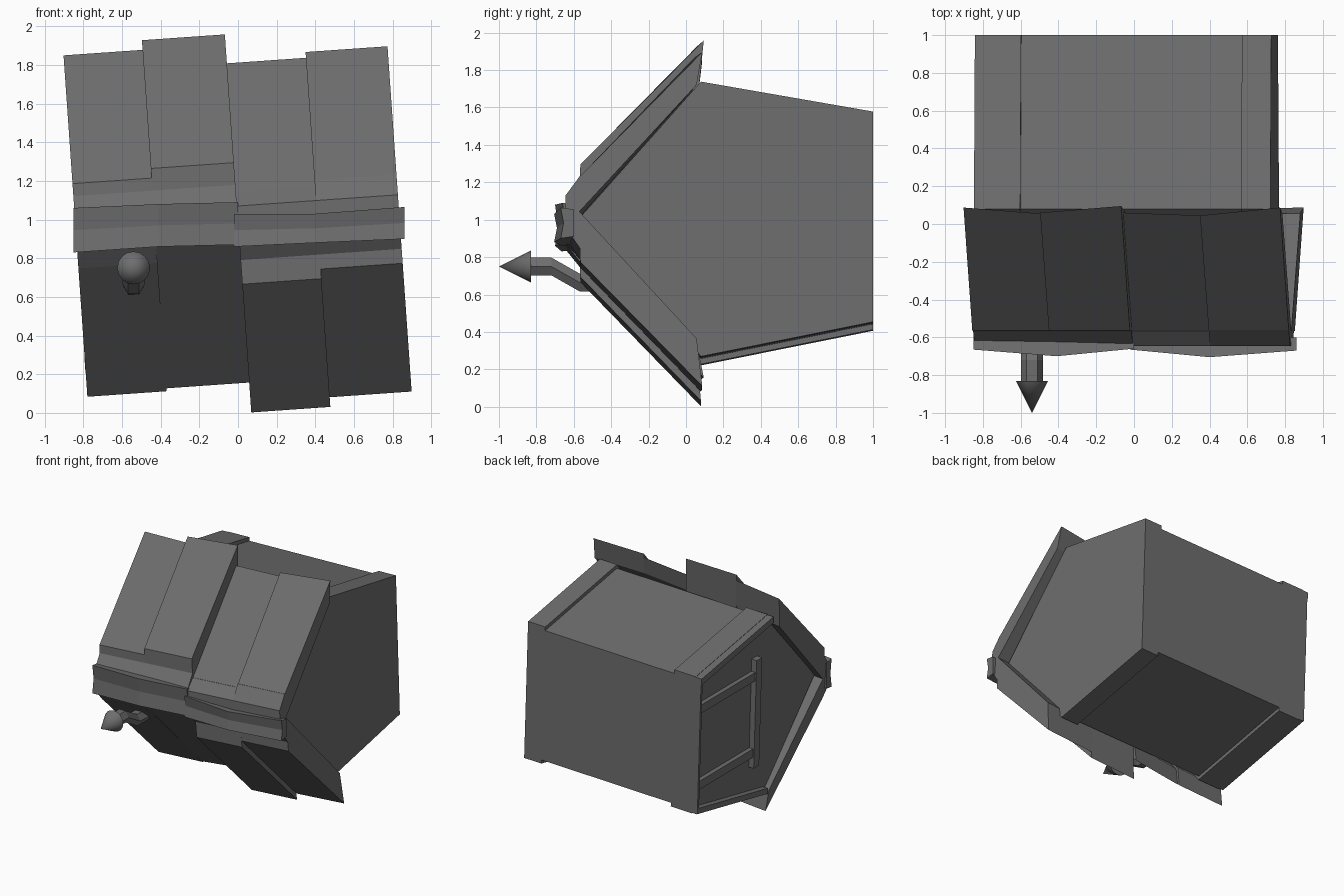
import bpy, bmesh, math

if "Cube" in bpy.data.objects:
    bpy.data.objects.remove(bpy.data.objects["Cube"])

CZ = 0.985  # height of the ridge line

# Dark grey for every part
dark = bpy.data.materials.new("dark_grey")
dark.diffuse_color = (0.155, 0.155, 0.155, 1)
dark.use_nodes = True
dark.node_tree.nodes["Principled BSDF"].inputs["Base Color"].default_value = dark.diffuse_color


def loft(name, loops, roll=0.0):
    """Skin a row of matching closed loops, cap the ends, roll about the y axis."""
    s, c = math.sin(math.radians(roll)), math.cos(math.radians(roll))
    bm = bmesh.new()
    rows = [[bm.verts.new((x * c - (z - CZ) * s, y, CZ + x * s + (z - CZ) * c))
             for x, y, z in loop] for loop in loops]
    n = len(rows[0])
    for a, b in zip(rows, rows[1:]):
        for i in range(n):
            j = (i + 1) % n
            bm.faces.new((a[i], a[j], b[j], b[i]))
    bm.faces.new(rows[0])
    bm.faces.new(rows[-1][::-1])
    bmesh.ops.recalc_face_normals(bm, faces=bm.faces)
    me = bpy.data.meshes.new(name)
    bm.to_mesh(me)
    bm.free()
    me.materials.append(dark)
    ob = bpy.data.objects.new(name, me)
    bpy.context.collection.objects.link(ob)
    return ob


def prism(name, x0, x1, profile, roll):
    return loft(name, [[(x, y, z) for y, z in profile] for x in (x0, x1)], roll)


# House body: recessed middle with a raised gable block at each end
BODY_ROLL = 1.8


def pentagon(inset):
    return [(-0.57 + inset, CZ), (0.08, 1.715 - inset), (1.0, 1.555 - inset),
            (1.0, 0.43 + inset), (0.08, 0.245 + inset)]


prism("house_body", -0.6, 0.6, pentagon(0.03), BODY_ROLL)
prism("right_gable", 0.59, 0.745, pentagon(0), BODY_ROLL)
prism("left_gable", -0.77, -0.58, pentagon(0), BODY_ROLL)

# Trim boards round the left gable: two eaves boards and a base board
prism("upper_corner_board", -0.825, -0.76,
      [(0.08, 1.712), (1, 1.552), (1, 1.50), (0.08, 1.66)], BODY_ROLL)
prism("lower_corner_board", -0.815, -0.76,
      [(0.08, 0.25), (1, 0.435), (1, 0.48), (0.08, 0.295)], BODY_ROLL)
prism("base_board", -0.82, -0.76,
      [(0.98, 0.44), (1, 0.44), (1, 1.545), (0.98, 1.545)], BODY_ROLL)

# Door frame on the left gable
for name, y0, y1, z0, z1, out in (("door_jamb_upper", 0.26, 1.0, 1.25, 1.32, 0.805),
                                  ("door_jamb_lower", 0.26, 1.0, 0.62, 0.69, 0.805),
                                  ("door_lintel", 0.20, 0.27, 0.53, 1.42, 0.815)):
    prism(name, -out, -0.76, [(y0, z0), (y1, z0), (y1, z1), (y0, z1)], BODY_ROLL)

# Roof planks: (x start, x end, eave reach above, eave reach below, end y at both sides)
PLANKS = [(-0.84, -0.43, 0.925, 0.845, 0.087, 0.055),
          (-0.43, 0.0, 0.975, 0.83, 0.06, 0.095),
          (0.0, 0.41, 0.825, 0.985, 0.06, 0.045),
          (0.41, 0.835, 0.855, 0.935, 0.045, 0.087)]


def plank_loop(x, d, ye, side):
    step = min(0.195, d - 0.665)
    prof = [(-0.57, 0), (ye - 0.03, 0.68), (ye, d), (-0.565, d - 0.665),
            (-0.568, step), (-0.645, 0.085), (-0.645, 0)]
    return [(x, y, CZ + side * h) for y, h in prof]


for i, (x0, x1, up, down, ya, yb) in enumerate(PLANKS):
    for label, side, d in (("upper", 1, up), ("lower", -1, down)):
        # on the lower slope the outermost eaves reach furthest back
        yb2 = max(yb, 0.08) if side < 0 else yb
        ya2 = max(ya, 0.08) if side < 0 and i > 1 else ya
        loft(f"roof_plank_{label}_{i + 1}",
             [plank_loop(x0, d, ya2, side), plank_loop(x1, d, yb2, side)], 4)


# Ridge caps: creased boards along the ridge, (x, front y, low z, high z)
def cap_loop(x, y, lo, hi):
    return [(x, y, hi), (x, y + 0.015, (lo + hi) / 2), (x, y, lo),
            (x, -0.60, lo + 0.01), (x, -0.60, hi - 0.01)]


CAPS = {"ridge_cap_left": [(-0.85, -0.665, 0.83, 1.06), (-0.41, -0.70, 0.86, 1.08),
                           (0.0, -0.66, 0.87, 1.09)],
        "ridge_cap_right": [(-0.02, -0.665, 0.86, 1.03), (0.4, -0.705, 0.88, 1.03),
                            (0.86, -0.67, 0.90, 1.065)]}
for name, stations in CAPS.items():
    loft(name, [cap_loop(*s) for s in stations])

# Bent chimney pipe with a conical cowl
PIPE_X = -0.54
path = [(-0.40, 0.66), (-0.57, 0.665), (-0.72, 0.75), (-0.84, 0.75)]
loft("chimney_pipe", [[(PIPE_X + 0.057 * math.cos(k * math.pi / 3), y,
                        z + 0.055 * math.sin(k * math.pi / 3)) for k in range(6)]
                      for y, z in path])
bpy.ops.mesh.primitive_cone_add(vertices=16, radius1=0.085, radius2=0, depth=0.17,
                                location=(PIPE_X, -0.915, 0.75),
                                rotation=(math.radians(90), 0, 0))
cowl = bpy.context.object
cowl.name = "chimney_cowl"
cowl.data.materials.append(dark)
bpy.ops.object.shade_smooth_by_angle()
